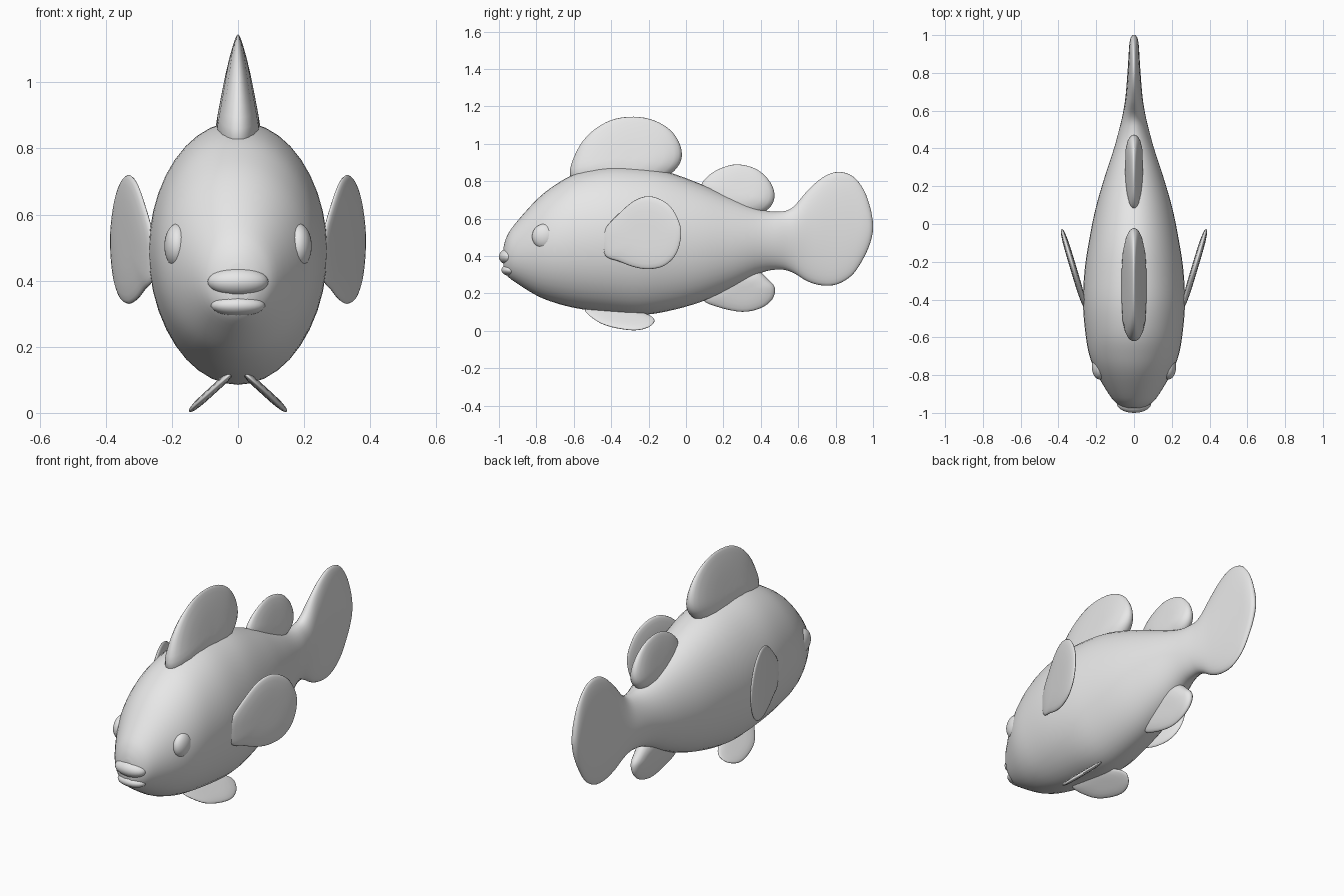
import bpy, bmesh, math
from mathutils import Vector, Matrix

if "Cube" in bpy.data.objects:
    bpy.data.objects.remove(bpy.data.objects["Cube"])

grey = bpy.data.materials.new("plain grey")
grey.diffuse_color = (0.8, 0.8, 0.8, 1)
grey.use_nodes = True
grey.node_tree.nodes["Principled BSDF"].inputs["Base Color"].default_value = grey.diffuse_color


def finish(name, bm):
    bmesh.ops.recalc_face_normals(bm, faces=bm.faces[:])
    mesh = bpy.data.meshes.new(name)
    bm.to_mesh(mesh)
    bm.free()
    mesh.materials.append(grey)
    for p in mesh.polygons:
        p.use_smooth = True
    ob = bpy.data.objects.new(name, mesh)
    bpy.context.collection.objects.link(ob)
    return ob


def spline(points, steps, closed=False):
    """Catmull-Rom curve through points of any dimension."""
    n, out = len(points), []
    for i in range(n if closed else n - 1):
        idx = [i - 1, i, i + 1, i + 2]
        idx = [k % n if closed else min(max(k, 0), n - 1) for k in idx]
        a, b, c, d = (points[k] for k in idx)
        for s in range(steps):
            t = s / steps
            out.append([0.5 * (2 * q + (r - p) * t + (2 * p - 5 * q + 4 * r - w) * t * t
                               + (3 * q - p - 3 * r + w) * t ** 3)
                        for p, q, r, w in zip(a, b, c, d)])
    if not closed:
        out.append(list(points[-1]))
    return out


def bridge(bm, r0, r1):
    n = len(r0)
    for i in range(n):
        j = (i + 1) % n
        bm.faces.new((r0[i], r0[j], r1[j], r1[i]))


# Body and tail: stations of y, top z, bottom z, half width
stations = [
    (-0.975, 0.45, 0.33, 0.035), (-0.96, 0.50, 0.30, 0.075), (-0.92, 0.565, 0.265, 0.12),
    (-0.8, 0.70, 0.19, 0.193), (-0.7, 0.78, 0.15, 0.235), (-0.58, 0.845, 0.12, 0.257),
    (-0.42, 0.88, 0.098, 0.27), (-0.25, 0.875, 0.085, 0.262), (-0.1, 0.85, 0.105, 0.24),
    (0.08, 0.785, 0.155, 0.204), (0.25, 0.71, 0.23, 0.155), (0.4, 0.65, 0.31, 0.106),
    (0.5, 0.638, 0.328, 0.079), (0.57, 0.66, 0.312, 0.062), (0.65, 0.75, 0.265, 0.048),
    (0.73, 0.82, 0.243, 0.04), (0.81, 0.85, 0.25, 0.034), (0.89, 0.828, 0.30, 0.029),
    (0.95, 0.755, 0.39, 0.025), (0.985, 0.66, 0.47, 0.018), (1.0, 0.58, 0.535, 0.006)]
SIDES = 40
bm = bmesh.new()
rings = []
for y, top, bot, w in spline(stations, 4):
    mid, half = (top + bot) / 2, (top - bot) / 2
    rings.append([bm.verts.new((w * math.cos(a), y, mid + half * math.sin(a)))
                  for a in (2 * math.pi * k / SIDES for k in range(SIDES))])
for r0, r1 in zip(rings, rings[1:]):
    bridge(bm, r0, r1)
bm.faces.new(rings[0])
bm.faces.new(rings[-1])
finish("body_and_tail", bm)


# Fins: rounded lens from an outline in (y, z), placed by a mapping function
def fin(name, outline, thickness, place):
    pts = spline(outline, 4, closed=True)
    cy = sum(p[0] for p in pts) / len(pts)
    cz = sum(p[1] for p in pts) / len(pts)
    bm = bmesh.new()
    rim = [bm.verts.new(place(y, z, 0)) for y, z in pts]
    for side in (1, -1):
        last = rim
        for s in (0.985, 0.94, 0.85, 0.65, 0.4, 0.15):
            ring = []
            for y, z in pts:
                u, v = cy + (y - cy) * s, cz + (z - cz) * s
                h = thickness(u, v) * math.sqrt(1 - s ** 4)
                ring.append(bm.verts.new(place(u, v, side * h)))
            bridge(bm, last, ring)
            last = ring
        bm.faces.new(last)
    return finish(name, bm)


def upright(y, z, w):
    return (w, y, z)


# Front dorsal fin, flaring where it meets the back
fin("front_dorsal_fin",
    [(-0.62, 0.83), (-0.585, 0.96), (-0.51, 1.06), (-0.4, 1.127), (-0.28, 1.145),
     (-0.17, 1.125), (-0.08, 1.07), (-0.03, 0.99), (-0.027, 0.91), (-0.08, 0.84),
     (-0.2, 0.76), (-0.36, 0.73), (-0.53, 0.75)],
    lambda y, z: 0.016 + 0.052 * min(1, max(0, (1.14 - z) / 0.27)), upright)

# Rear dorsal fin
fin("rear_dorsal_fin",
    [(0.08, 0.76), (0.11, 0.82), (0.18, 0.867), (0.27, 0.89), (0.37, 0.868), (0.44, 0.81),
     (0.472, 0.74), (0.46, 0.675), (0.40, 0.63), (0.28, 0.61), (0.14, 0.67)],
    lambda y, z: 0.015 + 0.035 * min(1, max(0, (0.89 - z) / 0.2)), upright)

# Anal fin
fin("anal_fin",
    [(0.09, 0.17), (0.17, 0.128), (0.3, 0.102), (0.4, 0.122), (0.462, 0.17), (0.475, 0.23),
     (0.44, 0.275), (0.37, 0.33), (0.25, 0.34), (0.13, 0.26)],
    lambda y, z: 0.015 + 0.03 * min(1, max(0, (z - 0.1) / 0.18)), upright)


def ellipsoid(name, centre, radii):
    bm = bmesh.new()
    bmesh.ops.create_uvsphere(
        bm, u_segments=28, v_segments=16, radius=1,
        matrix=Matrix.Translation(centre) @ Matrix.Diagonal((*radii, 1)))
    return finish(name, bm)


for label, s in (("left", 1), ("right", -1)):
    # Pectoral fins, spreading backward from the flank
    fin(label + "_pectoral_fin",
        [(-0.43, 0.40), (-0.36, 0.372), (-0.28, 0.342), (-0.2, 0.33), (-0.12, 0.347),
         (-0.06, 0.40), (-0.03, 0.48), (-0.03, 0.56), (-0.07, 0.648), (-0.13, 0.70),
         (-0.2, 0.72), (-0.27, 0.70), (-0.34, 0.645), (-0.43, 0.55), (-0.45, 0.475)],
        lambda y, z: 0.017,
        lambda y, z, w: (s * (0.262 + 0.3 * (y + 0.43) + 0.96 * w), y - 0.28 * w, z))
    # Pelvic fins, splayed out under the belly
    fin(label + "_pelvic_fin",
        [(-0.54, 0.115), (-0.48, 0.055), (-0.4, 0.022), (-0.28, 0.004), (-0.2, 0.02),
         (-0.168, 0.055), (-0.2, 0.085), (-0.3, 0.115), (-0.43, 0.13)],
        lambda y, z: 0.012,
        lambda y, z, w: (s * (0.152 - 1.1 * z + 0.67 * w), y, z + 0.74 * w))
    # Eyes, low bulges on the cheeks
    ellipsoid(label + "_eye", (s * 0.183, -0.755, 0.505), (0.04, 0.068, 0.068))

# Lips
ellipsoid("upper_lip", (0, -0.948, 0.397), (0.092, 0.052, 0.044))
ellipsoid("lower_lip", (0, -0.937, 0.325), (0.082, 0.05, 0.032))
